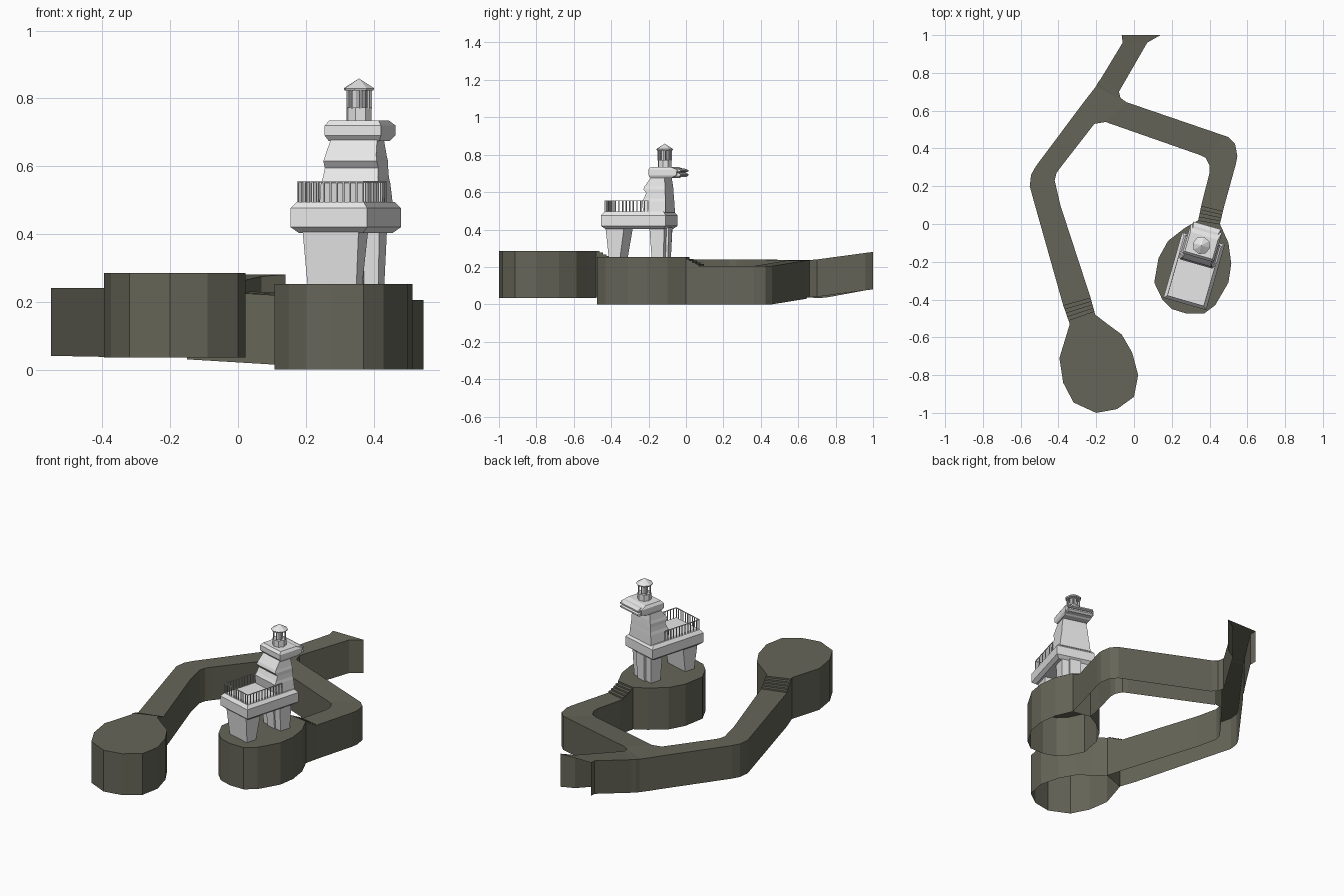
import bpy, bmesh, math
from mathutils import Matrix, Vector

cube = bpy.data.objects.get("Cube")
if cube:
    bpy.data.objects.remove(cube, do_unlink=True)


def material(name, rgb):
    m = bpy.data.materials.new(name)
    m.use_nodes = True
    m.diffuse_color = (*rgb, 1)
    m.node_tree.nodes["Principled BSDF"].inputs["Base Color"].default_value = (*rgb, 1)
    return m


rock = material("dark_olive_rock", (0.13, 0.13, 0.098))
stone = material("pale_stone", (0.8, 0.8, 0.8))
# Frame of the tower: turned a little and centred on its deck
TOWER = Matrix.Translation((0.318, -0.25, 0)) @ Matrix.Rotation(math.radians(-16), 4, 'Z')


def finish(bm, name, mat, frame=None):
    bmesh.ops.recalc_face_normals(bm, faces=bm.faces)
    me = bpy.data.meshes.new(name)
    bm.to_mesh(me)
    bm.free()
    me.materials.append(mat)
    ob = bpy.data.objects.new(name, me)
    if frame:
        ob.matrix_world = frame
    bpy.context.collection.objects.link(ob)
    return ob


def island(name, outline, top, depth):
    """Flat top with a skirt wall, open underneath."""
    bm = bmesh.new()
    up = [bm.verts.new((x, y, top)) for x, y in outline]
    low = [bm.verts.new((x, y, top - depth)) for x, y in outline]
    bm.faces.new(up)
    for i in range(len(up)):
        j = (i + 1) % len(up)
        bm.faces.new((up[i], up[j], low[j], low[i]))
    return finish(bm, name, rock)


def walkway(name, sections, depth, gap=None):
    """Strip of left/right edge points and heights with side walls, open at ends and below."""
    bm = bmesh.new()
    rows = []
    for a, b, z, *drop in sections:
        d = drop[0] if drop else depth
        rows.append([bm.verts.new((*p, h)) for p in (a, b) for h in (z, z - d)])
    for i, (p, q) in enumerate(zip(rows, rows[1:])):
        bm.faces.new((p[0], p[2], q[2], q[0]))
        for k in (0, 2):
            if i == gap and k == 2:
                continue
            if (p[k].co.xy - q[k].co.xy).length > 0.001:
                bm.faces.new((p[k], q[k], q[k + 1], p[k + 1]))
    return finish(bm, name, rock)


def stairs(a0, b0, a1, b1, z0, z1, base, count=5):
    """Sections for a straight flight, from z0 to z1, above a level base."""
    out = []
    for i in range(count + 1):
        t = i / count
        a = tuple(Vector(a0).lerp(Vector(a1), t))
        b = tuple(Vector(b0).lerp(Vector(b1), t))
        z = z0 + (z1 - z0) * t
        if i:
            out.append((a, b, z0 + (z1 - z0) * (i - 1) / count, z0 + (z1 - z0) * (i - 1) / count - base))
        out.append((a, b, z, z - base))
    return out


# Islands
island("round_island", [(-.34, -.53), (-.395, -.71), (-.375, -.84), (-.32, -.945), (-.2, -1),
                        (-.09, -.98), (0, -.915), (.022, -.8), (-.01, -.68), (-.065, -.585),
                        (-.14, -.53), (-.205, -.48)], .285, .25)
island("tower_island", [(.34, .02), (.27, -.02), (.18, -.09), (.13, -.18), (.107, -.31), (.15, -.4),
                        (.2, -.45), (.28, -.475), (.37, -.475), (.43, -.43), (.5, -.31),
                        (.515, -.21), (.5, -.1), (.455, 0)], .253, .253)

# Walkways with steps at the islands
main = stairs((-.34, -.53), (-.205, -.48), (-.375, -.43), (-.23, -.39), .285, .24, .037)
main += [((-.53, .12), (-.39, .1), .24), ((-.552, .2), (-.42, .23), .24), ((-.545, .26), (-.41, .27), .24),
         ((-.52, .305), (-.385, .305), .24), ((-.27, .64), (-.21, .53), .237),
         ((-.235, .685), (-.15, .54), .235), ((-.2, .73), (-.04, .645), .235),
         ((-.19, .75), (-.07, .66), .237), ((-.175, .77), (-.08, .7), .24),
         ((-.06, .96), (.07, .96), .275), ((-.065, 1), (.14, 1), .28)]
walkway("main_walkway", main, .2, gap=len(main) - 6)
branch = [((-.15, .54), (-.04, .645), .235), ((.35, .365), (.5, .46), .205),
          ((.38, .35), (.535, .425), .205), ((.4, .31), (.547, .36), .205), ((.4, .27), (.54, .32), .205)]
branch += stairs((.36, .115), (.475, .085), (.34, .02), (.455, 0), .205, .253, 0)
walkway("branch_walkway", branch, .205)


# Tower helpers
def loft(name, rings):
    """Solid through rectangles given as half width, front, back and height."""
    bm = bmesh.new()
    prev = None
    for w, f, b, z in rings:
        ring = [bm.verts.new(p) for p in ((-w, f, z), (w, f, z), (w, b, z), (-w, b, z))]
        if prev:
            for i in range(4):
                j = (i + 1) % 4
                bm.faces.new((prev[i], prev[j], ring[j], ring[i]))
        else:
            bm.faces.new(ring[::-1])
        prev = ring
    bm.faces.new(prev)
    return finish(bm, name, stone, TOWER)


def cone(bm, r0, r1, z0, z1, x=0, y=0, sides=8):
    bmesh.ops.create_cone(bm, cap_ends=True, segments=sides, radius1=r0, radius2=r1, depth=z1 - z0,
                          matrix=Matrix.Translation((x, y, (z0 + z1) / 2)))


def bar(bm, p, q, t=.004):
    """Thin level or upright square bar."""
    p, q = Vector(p), Vector(q)
    d = q - p
    size = [max(abs(c), t) for c in d]
    bmesh.ops.create_cube(bm, size=1, matrix=Matrix.Translation((p + q) / 2) @ Matrix.Diagonal((*size, 1)))


# Legs and deck
loft("front_leg", [(.075, -.148, -.085, .25), (.086, -.163, -.06, .41)])
loft("back_leg", [(.074, .09, .155, .25), (.08, .08, .162, .41)])
loft("back_leg_rib", [(.03, .082, .168, .25), (.035, .07, .174, .41)])
loft("deck", [(.098, -.16, .16, .403), (.1175, -.18, .18, .42), (.1175, -.18, .18, .476), (.102, -.165, .165, .495)])

# Tower body with stepped front
loft("tower_body", [(.095, .05, .172, .49), (.088, .04, .17, .55), (.084, .05, .169, .567), (.082, .062, .168, .595),
                    (.082, .046, .167, .615), (.078, .053, .166, .632), (.071, .088, .16, .68)])

# Cap reaching out backwards with a double lip
loft("tower_cap", [(.078, .088, .2, .675), (.086, .075, .23, .69), (.086, .075, .235, .72), (.076, .088, .195, .735)])
loft("cap_lower_lip", [(.072, .18, .24, .68), (.076, .18, .252, .689), (.076, .18, .252, .697), (.072, .18, .235, .703)])
loft("cap_upper_lip", [(.072, .18, .235, .705), (.076, .18, .252, .71), (.076, .18, .252, .718), (.07, .18, .23, .727)])

# Lantern
bm = bmesh.new()
LY = .142
cone(bm, .038, .038, .733, .773, y=LY)
cone(bm, .02, .02, .773, .826, y=LY)
for i in range(8):
    a = math.tau * (i + .5) / 8
    cone(bm, .004, .004, .77, .826, .034 * math.cos(a), LY + .034 * math.sin(a), sides=4)
cone(bm, .044, .047, .823, .83, y=LY)
cone(bm, .047, 0, .83, .859, y=LY)
finish(bm, "lantern", stone, TOWER)

# Railing around the deck
bm = bmesh.new()
W, F, B, TOP = .1, -.163, .078, .554
for s in (-1, 1):
    bar(bm, (s * W, F, TOP), (s * W, B, TOP))
    for i in range(13):
        y = F + (B - F) * i / 12
        bar(bm, (s * W, y, .49), (s * W, y, TOP))
bar(bm, (-W, F, TOP), (W, F, TOP))
for i in range(1, 10):
    x = -W + 2 * W * i / 10
    bar(bm, (x, F, .49), (x, F, TOP))
finish(bm, "railing", stone, TOWER)
